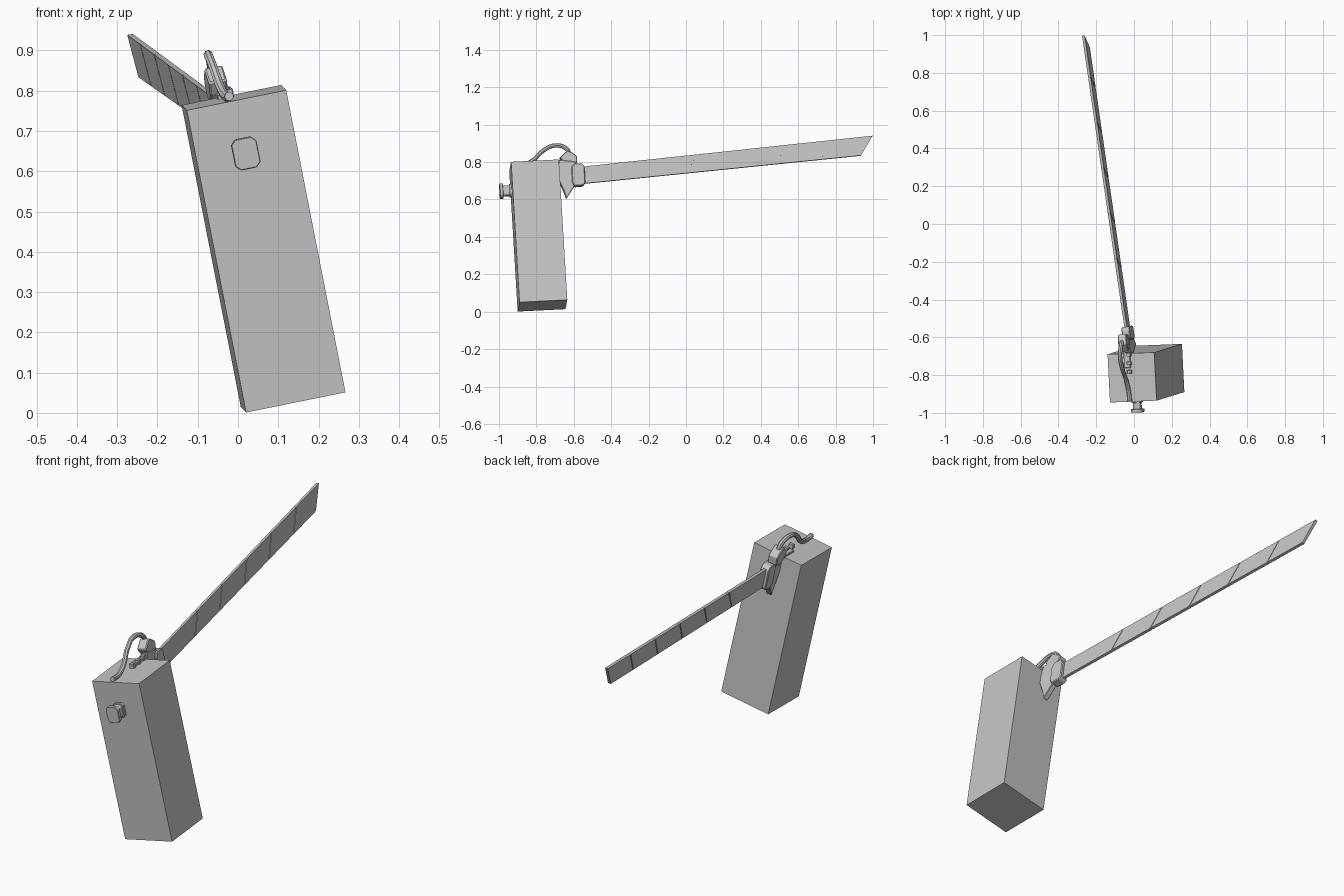
import bpy, bmesh, math
from mathutils import Vector, Matrix

if "Cube" in bpy.data.objects:
    bpy.data.objects.remove(bpy.data.objects["Cube"])

grey = bpy.data.materials.new("plain_grey")
grey.diffuse_color = (0.56, 0.56, 0.56, 1)
grey.use_nodes = True
grey.node_tree.nodes["Principled BSDF"].inputs["Base Color"].default_value = grey.diffuse_color

def finish(name, bm, bevel=0.0):
    bmesh.ops.recalc_face_normals(bm, faces=bm.faces)
    me = bpy.data.meshes.new(name)
    bm.to_mesh(me)
    bm.free()
    ob = bpy.data.objects.new(name, me)
    bpy.context.collection.objects.link(ob)
    me.materials.append(grey)
    if bevel:
        m = ob.modifiers.new("bevel", 'BEVEL')
        m.width = bevel
        m.segments = 1
    return ob

def extrude(bm, pts, offset):
    """Solid between an outline and the same outline moved by offset."""
    a = [bm.verts.new(p) for p in pts]
    b = [bm.verts.new(p + offset) for p in pts]
    bm.faces.new(a)
    bm.faces.new(b[::-1])
    for i in range(len(a)):
        j = (i + 1) % len(a)
        bm.faces.new((a[i], b[i], b[j], a[j]))

# Tilted frame of the case
ax = Vector((0.247, 0.010, 0.050)).normalized()
az = Vector((-0.147, -0.045, 0.750)).normalized()
ay = az.cross(ax)
corner = Vector((0.02, -0.90, 0.001))
W, D, H = 0.252, 0.256, 0.766

def case_pt(x, y, z):
    return corner + ax * x + ay * y + az * z

def case_block(bm, x0, x1, y0, y1, z0, z1):
    extrude(bm, [case_pt(x0, y0, z0), case_pt(x1, y0, z0),
                 case_pt(x1, y1, z0), case_pt(x0, y1, z0)], az * (z1 - z0))

# Plane of the blade, addressed by y and z
side = Vector((1, 0.125, 0.19)).normalized()

def blade_pt(y, z):
    return Vector((-0.044 - 0.145 * (y + 0.55) - 0.19 * (z - 0.775 - 0.107 * (y + 0.55)), y, z))

def blade_solid(bm, outline, thick, shift=0.0):
    extrude(bm, [blade_pt(y, z) + side * (shift - thick / 2) for y, z in outline], side * thick)

# Case
bm = bmesh.new()
case_block(bm, 0, W, 0, D, 0, H)
finish("case", bm)

# Blade: snap-off segments with thin slanted grooves over a narrower core
def top(y): return (y, 0.775 + 0.1065 * (y + 0.55))
def low(y): return (y, 0.684 + 0.1015 * (y + 0.55))
cuts = [(-0.60, -0.60)] + [(-0.185 + 0.24 * i, -0.24 + 0.2395 * i) for i in range(5)] + [(0.997, 0.935)]
bm = bmesh.new()
g = 0.003
for i, ((t0, l0), (t1, l1)) in enumerate(zip(cuts, cuts[1:])):
    e = g if i < len(cuts) - 2 else 0
    blade_solid(bm, [low(l0 + g), low(l1 - e), top(t1 - e), top(t0 + g)], 0.014)
finish("blade_segments", bm)
bm = bmesh.new()
blade_solid(bm, [low(-0.58), low(0.90), top(0.95), top(-0.58)], 0.009)
finish("blade_core", bm)

# Blade holder: collar, back plate with trigger, and pivot hub
bm = bmesh.new()
blade_solid(bm, [(-0.61, 0.685), (-0.595, 0.668), (-0.55, 0.672), (-0.54, 0.685),
                 (-0.545, 0.775), (-0.56, 0.790), (-0.60, 0.790), (-0.615, 0.77)], 0.044)
finish("blade_collar", bm, 0.004)
bm = bmesh.new()
blade_solid(bm, [(-0.69, 0.72), (-0.655, 0.645), (-0.64, 0.603), (-0.60, 0.665),
                 (-0.585, 0.70), (-0.59, 0.80), (-0.68, 0.81)], 0.028)
finish("trigger_plate", bm, 0.003)
bm = bmesh.new()
blade_solid(bm, [(-0.675, 0.825), (-0.655, 0.795), (-0.62, 0.775), (-0.585, 0.79),
                 (-0.582, 0.83), (-0.61, 0.85), (-0.635, 0.862)], 0.046, -0.012)
finish("pivot_hub", bm, 0.004)

# Top bracket: strip with small lugs and an arm over the rear edge
bm = bmesh.new()
case_block(bm, 0.088, 0.122, 0.18, 0.30, H - 0.006, H + 0.010)
for y in (0.15, 0.195, 0.24):
    case_block(bm, 0.105, 0.128, y, y + 0.018, H - 0.004, H + 0.022)
finish("top_bracket", bm, 0.002)

# Knob on the front: base flange, neck, chamfered cap
def octagon(cx, cz, w, h, c, y):
    pts = [(-w + c, -h), (w - c, -h), (w, -h + c), (w, h - c),
           (w - c, h), (-w + c, h), (-w, h - c), (-w, -h + c)]
    return [case_pt(cx + px, y, cz + pz) for px, pz in pts]

knob = (W * 0.49, 0.63)
knob_x = (Vector((0.018, 0, 0.635)) - case_pt(0, 0, 0)).dot(ax) - 0.036
knob_x += 0.018 - case_pt(knob_x, -0.03, 0.635).x
bm = bmesh.new()
for w, h, c, y0, y1 in ((0.027, 0.034, 0.010, -0.012, 0.004),
                        (0.020, 0.028, 0.008, -0.050, 0.0),
                        (0.032, 0.039, 0.012, -0.064, -0.046)):
    extrude(bm, octagon(knob_x, 0.635, w, h, c, y0), ay * (y1 - y0))
finish("front_knob", bm, 0.002)

# Cable arching from the case top to the hub
cu = bpy.data.curves.new("cable", 'CURVE')
cu.dimensions = '3D'
cu.bevel_depth = 0.0115
cu.bevel_resolution = 2
cu.use_fill_caps = True
cu.resolution_u = 5
path = [(-0.022, -0.938, 0.786), (-0.028, -0.885, 0.784), (-0.042, -0.825, 0.805),
        (-0.062, -0.765, 0.860), (-0.074, -0.700, 0.889), (-0.068, -0.640, 0.872),
        (-0.062, -0.620, 0.835)]
sp = cu.splines.new('BEZIER')
sp.bezier_points.add(len(path) - 1)
for bp, p in zip(sp.bezier_points, path):
    bp.co = p
    bp.handle_left_type = bp.handle_right_type = 'AUTO'
cable = bpy.data.objects.new("cable", cu)
bpy.context.collection.objects.link(cable)
cu.materials.append(grey)
bpy.context.view_layer.objects.active = cable
cable.select_set(True)
bpy.ops.object.convert(target='MESH')
bpy.ops.object.shade_smooth_by_angle()
